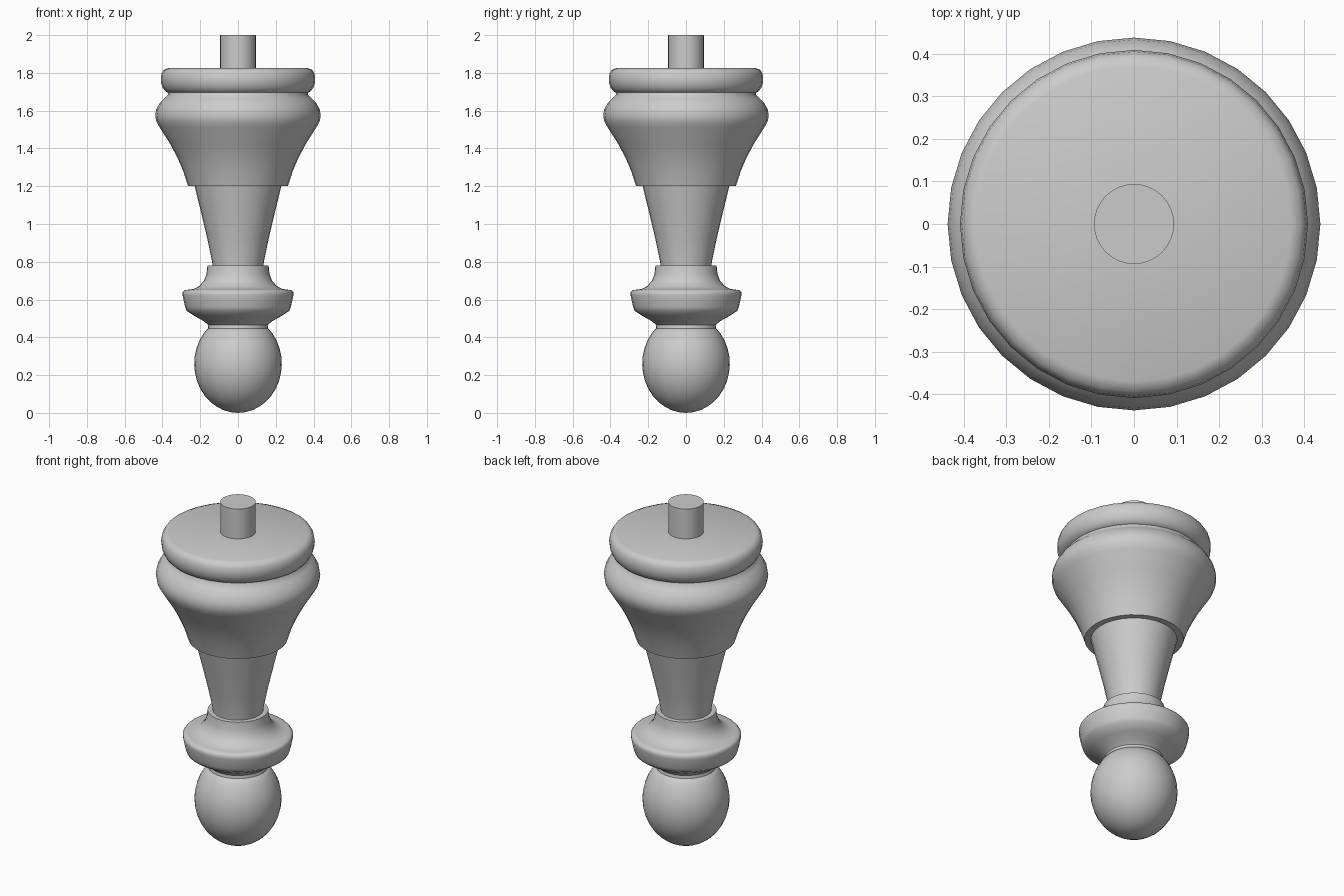
import bpy, bmesh, math

cube = bpy.data.objects.get("Cube")
if cube:
    bpy.data.objects.remove(cube, do_unlink=True)

grey = bpy.data.materials.new("plain grey")
grey.use_nodes = True
colour = (0.6, 0.6, 0.6, 1)
grey.diffuse_color = colour
grey.node_tree.nodes["Principled BSDF"].inputs["Base Color"].default_value = colour


def lathe(name, profile, sides=32):
    """Spin a (radius, height) profile, listed bottom to top, about z."""
    bm = bmesh.new()
    verts = [bm.verts.new((r, 0, z)) for r, z in profile]
    edges = [bm.edges.new(pair) for pair in zip(verts, verts[1:])]
    bmesh.ops.spin(bm, geom=verts + edges, cent=(0, 0, 0), axis=(0, 0, 1),
                   angle=math.tau, steps=sides, use_duplicate=False)
    bmesh.ops.remove_doubles(bm, verts=bm.verts, dist=0.0005)
    bmesh.ops.recalc_face_normals(bm, faces=bm.faces)
    mesh = bpy.data.meshes.new(name)
    bm.to_mesh(mesh)
    bm.free()
    mesh.materials.append(grey)
    obj = bpy.data.objects.new(name, mesh)
    bpy.context.collection.objects.link(obj)
    bpy.ops.object.select_all(action="DESELECT")
    obj.select_set(True)
    bpy.context.view_layer.objects.active = obj
    bpy.ops.object.shade_smooth_by_angle(angle=math.radians(50))


# Rounded ball foot, slightly taller than wide, running up into the neck
ball = [(0.232 * math.sin(a), 0.26 - 0.26 * math.cos(a))
        for a in (math.radians(138) * i / 14 for i in range(15))]
lathe("ball_foot", ball + [(0, 0.47)])

# Flared collar with a concave upper sleeve
lathe("collar", [
    (0, 0.44), (0.16, 0.445), (0.157, 0.465), (0.18, 0.485), (0.225, 0.51), (0.272, 0.54),
    (0.28, 0.56), (0.293, 0.62), (0.294, 0.638), (0.285, 0.649), (0.265, 0.652),
    (0.235, 0.656), (0.205, 0.672), (0.18, 0.7), (0.167, 0.735), (0.162, 0.78), (0, 0.78)])

# Tapered stem
lathe("stem", [(0, 0.76), (0.133, 0.76), (0.137, 0.8), (0.162, 0.92),
               (0.195, 1.06), (0.232, 1.21), (0, 1.21)])

# Bell swelling to a rounded shoulder
lathe("bell", [
    (0, 1.2), (0.264, 1.2), (0.29, 1.28), (0.32, 1.35), (0.36, 1.425), (0.417, 1.515),
    (0.433, 1.545), (0.438, 1.575), (0.433, 1.605), (0.415, 1.64), (0.39, 1.665),
    (0.372, 1.683), (0.37, 1.7), (0, 1.7)])

# Rounded cap ring
lathe("cap", [
    (0, 1.69), (0.365, 1.692), (0.384, 1.702), (0.398, 1.72), (0.407, 1.745), (0.409, 1.77),
    (0.405, 1.796), (0.393, 1.816), (0.37, 1.825), (0, 1.825)])

# Mounting peg
lathe("peg", [(0, 1.8), (0.094, 1.8), (0.094, 2), (0, 2)])
